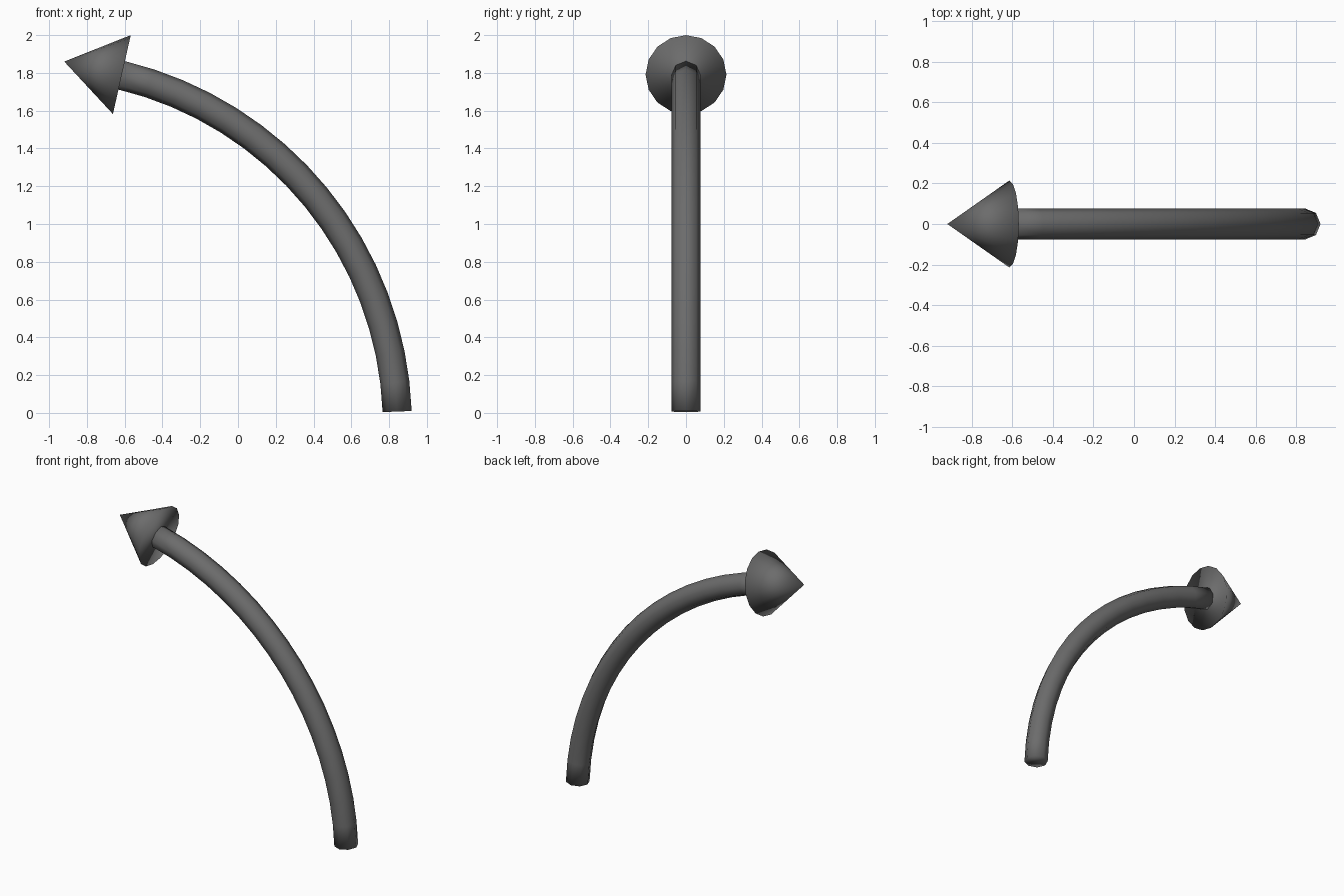
import bpy, bmesh
from math import sin, cos, pi, radians
from mathutils import Vector

if "Cube" in bpy.data.objects:
    bpy.data.objects.remove(bpy.data.objects["Cube"])

CENTRE = Vector((-1.062, 0, -0.066))   # centre of the bend
BEND = 1.906                           # bend radius of the centre line
START, END = radians(2.2), radians(76.5)
SEGMENTS = 16

dark = bpy.data.materials.new("dark_grey")
dark.diffuse_color = (0.15, 0.15, 0.15, 1)
dark.use_nodes = True
dark.node_tree.nodes["Principled BSDF"].inputs["Base Color"].default_value = dark.diffuse_color


def ring(bm, centre, outward, radius, sides):
    """Circle of vertices in the plane of `outward` and the y axis."""
    side = Vector((0, 1, 0))
    return [bm.verts.new(centre + radius * (outward * cos(2 * pi * i / sides)
                                            + side * sin(2 * pi * i / sides)))
            for i in range(sides)]


def finish(bm, name):
    """Make a fully smooth-shaded dark object from the bmesh."""
    bmesh.ops.recalc_face_normals(bm, faces=bm.faces[:])
    for face in bm.faces:
        face.smooth = True
    mesh = bpy.data.meshes.new(name)
    bm.to_mesh(mesh)
    bm.free()
    mesh.materials.append(dark)
    bpy.context.collection.objects.link(bpy.data.objects.new(name, mesh))


# Curved shaft: eight-sided tube swept along the arc, closed at both ends
bm = bmesh.new()
rings = []
for s in range(SEGMENTS + 1):
    a = START + (END - START) * s / SEGMENTS
    out = Vector((cos(a), 0, sin(a)))
    rings.append(ring(bm, CENTRE + out * BEND, out, 0.077, 8))
for r0, r1 in zip(rings, rings[1:]):
    for i in range(8):
        j = (i + 1) % 8
        bm.faces.new((r0[i], r0[j], r1[j], r1[i]))
bm.faces.new(rings[0])
bm.faces.new(rings[-1])
finish(bm, "curved_shaft")

# Arrow head: sixteen-sided cone with a flat base at the end of the shaft
bm = bmesh.new()
base_centre = Vector((-0.615, 0, 1.791))
tip_point = Vector((-0.92, 0, 1.86))
axis = (tip_point - base_centre).normalized()
rim = ring(bm, base_centre, Vector((axis.z, 0, -axis.x)), 0.214, 16)
tip = bm.verts.new(tip_point)
for i in range(16):
    bm.faces.new((rim[i], rim[(i + 1) % 16], tip))
bm.faces.new(rim)
finish(bm, "arrow_head")
